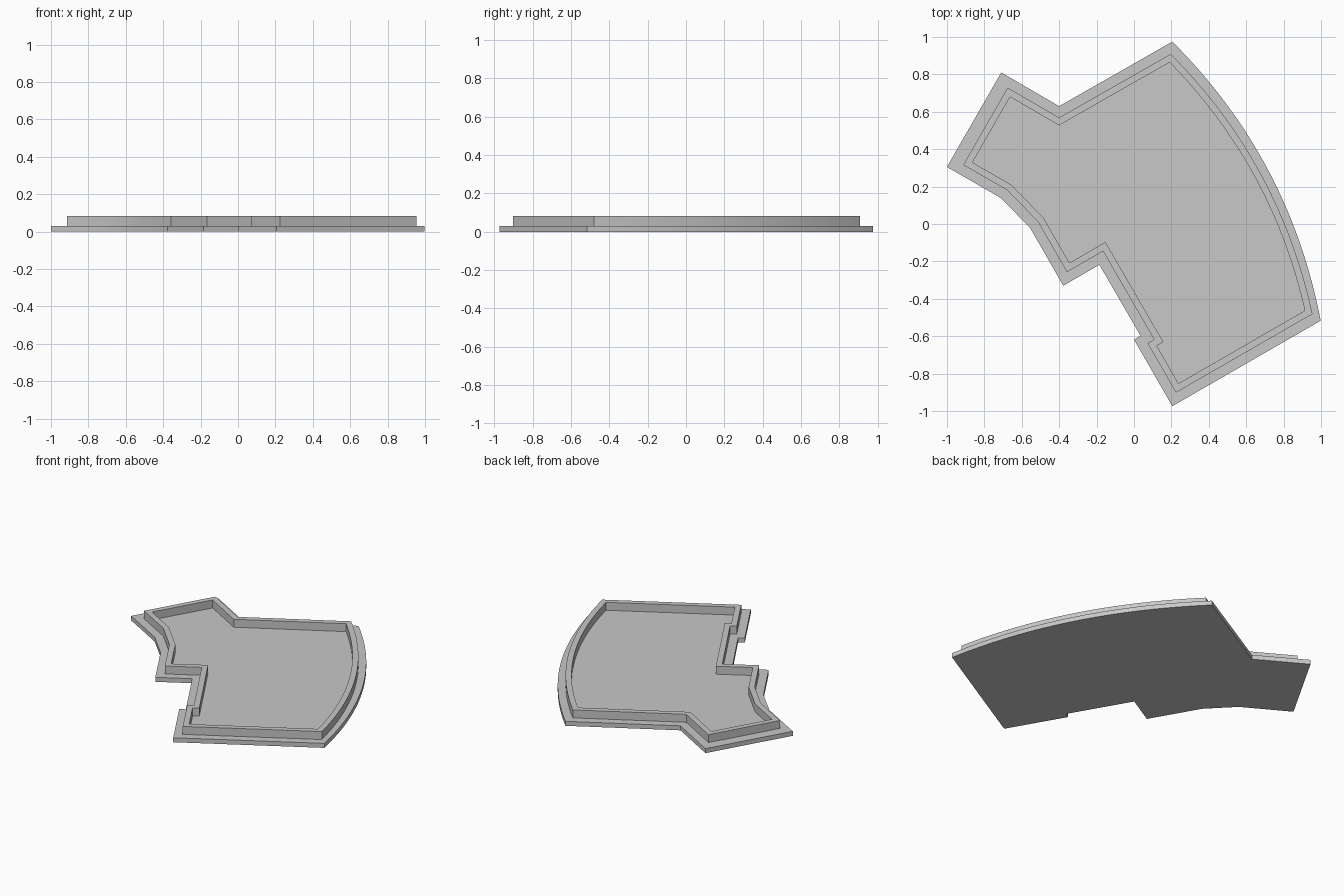
import bpy
import bmesh
from mathutils import Vector

if "Cube" in bpy.data.objects:
    bpy.data.objects.remove(bpy.data.objects["Cube"], do_unlink=True)

BASE_TOP = 0.03
WALL_TOP = 0.083
LEDGE = 0.053
NARROW_LEDGE = 0.036
TIP_LEDGE = 0.07
WALL_THICKNESS = 0.036

stone = bpy.data.materials.new("plain_grey")
stone.use_nodes = True
grey = (0.58, 0.58, 0.58, 1.0)
stone.diffuse_color = grey
stone.node_tree.nodes["Principled BSDF"].inputs["Base Color"].default_value = grey


def bowed_side(start, end, bow, steps):
    """Points of a shallow arc, bowed to the right of travel, without its end."""
    start, end = Vector(start), Vector(end)
    along = (end - start).normalized()
    outward = Vector((along.y, -along.x))
    points = []
    for i in range(steps):
        t = i / steps
        points.append(start.lerp(end, t) + outward * bow * 4 * t * (1 - t))
    return points


def inset_outline(points, insets):
    """Move every side of a counter-clockwise outline inward by its own inset."""
    result = []
    count = len(points)
    for i in range(count):
        before = (points[i] - points[i - 1]).normalized()
        after = (points[(i + 1) % count] - points[i]).normalized()
        n1 = Vector((-before.y, before.x))
        n2 = Vector((-after.y, after.x))
        d1, d2 = insets[i - 1], insets[i]
        if n1.dot(n2) > 0.99:
            # along a curve: move straight inward
            shift = (n1 + n2).normalized() * (d1 + d2) / 2
        else:
            # at a corner: intersect the two shifted sides
            det = n1.x * n2.y - n1.y * n2.x
            shift = Vector((d1 * n2.y - d2 * n1.y, n1.x * d2 - n2.x * d1)) / det
        result.append(points[i] + shift)
    return result


def make_prism(name, outline, bottom, top, hole=None):
    """Extrude an outline between two heights, optionally as a ring around a hole."""
    bm = bmesh.new()

    def ring(points, z):
        return [bm.verts.new((p.x, p.y, z)) for p in points]

    def bridge(a, b):
        for i in range(len(a)):
            j = (i + 1) % len(a)
            bm.faces.new((a[i], a[j], b[j], b[i]))

    low, high = ring(outline, bottom), ring(outline, top)
    bridge(low, high)
    if hole:
        hole_low, hole_high = ring(hole, bottom), ring(hole, top)
        bridge(high, hole_high)
        bridge(hole_high, hole_low)
        bridge(hole_low, low)
    else:
        bm.faces.new(high)
        bm.faces.new(list(reversed(low)))
    bmesh.ops.recalc_face_normals(bm, faces=bm.faces)
    mesh = bpy.data.meshes.new(name)
    bm.to_mesh(mesh)
    bm.free()
    mesh.materials.append(stone)
    obj = bpy.data.objects.new(name, mesh)
    bpy.context.collection.objects.link(obj)
    bpy.ops.object.select_all(action="DESELECT")
    obj.select_set(True)
    bpy.context.view_layer.objects.active = obj
    bpy.ops.object.shade_smooth_by_angle(angle=0.4)


# Outline, counter-clockwise: front corner, long bowed side, back and left corners
bow = bowed_side((0.998, -0.517), (0.205, 0.975), 0.13, 32)
corners = [Vector(p) for p in (
    (0.205, 0.975), (-0.4, 0.63), (-0.71, 0.81), (-1, 0.305), (-0.71, 0.138),
    (-0.555, -0.022), (-0.378, -0.33), (-0.185, -0.218), (0.035, -0.598), (0, -0.618))]
outline = [Vector((0.205, -0.974))] + bow + corners

# Ledge widths: tapering toward the front of the bow, wider at the left tip
ledges = [LEDGE]
for i in range(len(bow)):
    ledges.append(NARROW_LEDGE + (LEDGE - NARROW_LEDGE) * i / len(bow))
ledges += [TIP_LEDGE if c is corners[2] else LEDGE for c in corners]

wall_outside = inset_outline(outline, ledges)
wall_inside = inset_outline(wall_outside, [WALL_THICKNESS] * len(outline))

make_prism("base_plate", outline, 0, BASE_TOP)
make_prism("raised_rim", wall_outside, BASE_TOP, WALL_TOP, wall_inside)
